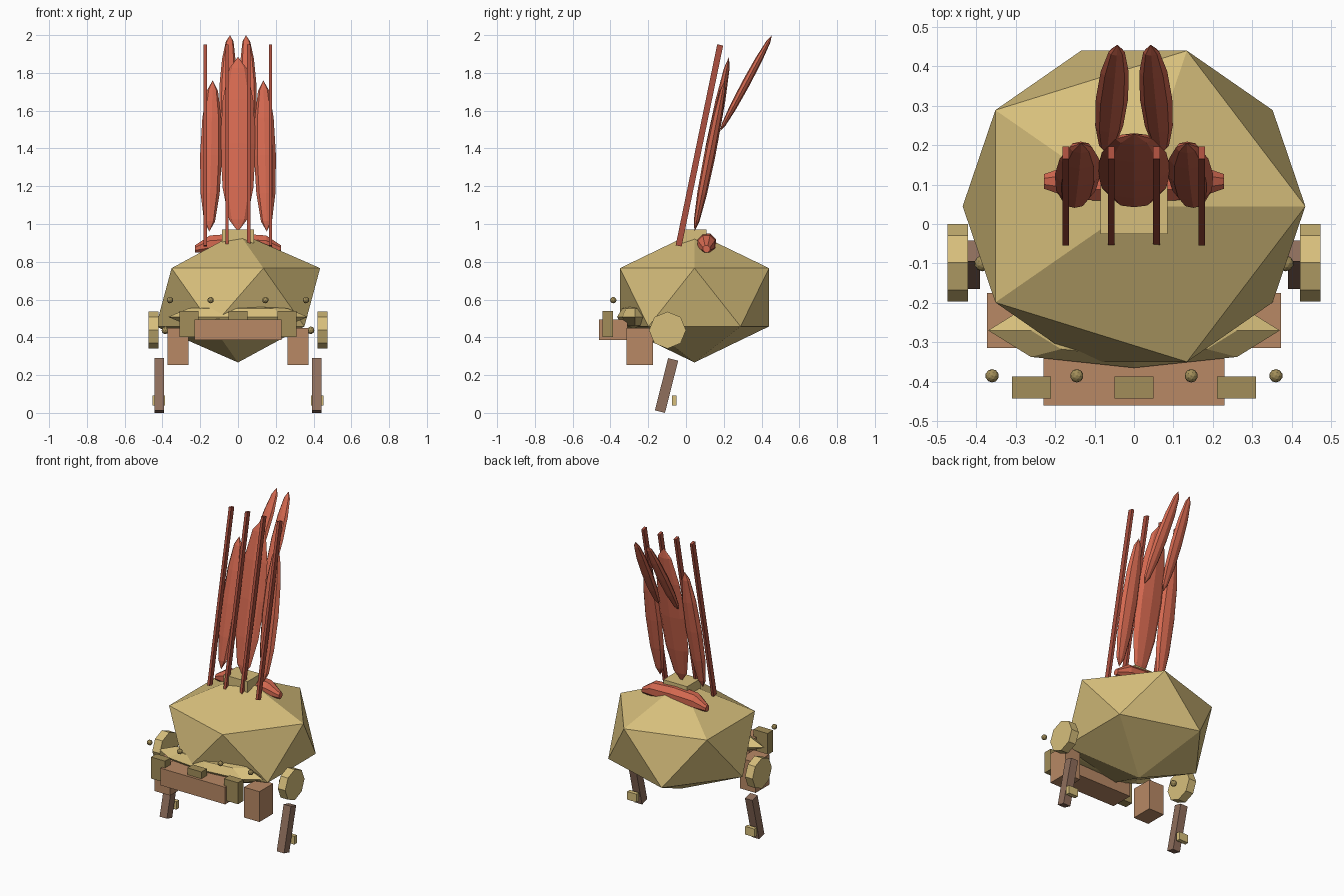
import bpy, bmesh, math
from mathutils import Vector, Matrix

if "Cube" in bpy.data.objects:
    bpy.data.objects.remove(bpy.data.objects["Cube"])


def material(name, rgb):
    m = bpy.data.materials.new(name)
    m.diffuse_color = (*rgb, 1)
    m.use_nodes = True
    m.node_tree.nodes["Principled BSDF"].inputs["Base Color"].default_value = m.diffuse_color
    return m


GOLD = material("gold", (0.68, 0.52, 0.20))
BRASS = material("dark_brass", (0.36, 0.27, 0.10))
RED = material("red_plume", (0.66, 0.14, 0.08))
DARK_RED = material("red_quill", (0.42, 0.08, 0.05))
COPPER = material("copper", (0.48, 0.25, 0.13))
STRAP = material("strap_leather", (0.28, 0.16, 0.11))


def add(name, bm, mat, matrix):
    bmesh.ops.transform(bm, matrix=matrix, verts=bm.verts)
    bmesh.ops.recalc_face_normals(bm, faces=bm.faces)
    me = bpy.data.meshes.new(name)
    bm.to_mesh(me)
    bm.free()
    me.materials.append(mat)
    ob = bpy.data.objects.new(name, me)
    bpy.context.collection.objects.link(ob)
    return ob


def place(loc, size=(1, 1, 1), rot=None):
    r = rot.to_matrix().to_4x4() if rot else Matrix()
    return Matrix.Translation(loc) @ r @ Matrix.Diagonal((*size, 1))


def box(name, loc, size, mat, rot=None):
    bm = bmesh.new()
    bmesh.ops.create_cube(bm, size=1)
    return add(name, bm, mat, place(loc, size, rot))


def ico(name, loc, radii, mat, level=1):
    bm = bmesh.new()
    bmesh.ops.create_icosphere(bm, subdivisions=level, radius=1)
    return add(name, bm, mat, place(loc, radii))


def ball(name, loc, radii, mat, rot=None, rings=6):
    bm = bmesh.new()
    bmesh.ops.create_uvsphere(bm, u_segments=8, v_segments=rings, radius=1)
    return add(name, bm, mat, place(loc, radii, rot))


def span(a, b):
    """Centre, length and rotation of a part running from a to b."""
    a, b = Vector(a), Vector(b)
    return (a + b) / 2, (b - a).length, Vector((0, 0, 1)).rotation_difference(b - a)


def feather(name, a, b, width, thick):
    c, length, rot = span(a, b)
    ball(name, c, (width, thick, length / 2), RED, rot)


def bar(name, a, b, width, thick, mat):
    c, length, rot = span(a, b)
    box(name, c, (width, thick, length), mat, rot)


# Helmet dome and crest mount
ico("helmet_dome", (0, 0.045, 0.612), (0.486, 0.464, 0.345), GOLD)
box("crest_mount", (0, 0.042, 0.935), (0.17, 0.135, 0.07), GOLD)

# Curved crest holder: tapered octagonal tube across the dome
bm = bmesh.new()
rings = []
for x, z, r in [(-0.228, 0.868, 0.02), (-0.15, 0.893, 0.05), (0, 0.898, 0.056),
                (0.15, 0.893, 0.05), (0.228, 0.868, 0.02)]:
    angles = [math.tau * (i + 0.5) / 8 for i in range(8)]
    rings.append([bm.verts.new((x, 0.108 + r * math.cos(t), z + r * math.sin(t))) for t in angles])
for p, q in zip(rings, rings[1:]):
    for i in range(8):
        j = (i + 1) % 8
        bm.faces.new((p[i], p[j], q[j], q[i]))
bm.faces.new(rings[0])
bm.faces.new(rings[-1])
add("crest_holder", bm, RED, Matrix())

# Plume feathers
feather("center_feather", (0, 0.045, 0.96), (0, 0.228, 1.885), 0.094, 0.03)
for s, side in ((-1, "left"), (1, "right")):
    feather(f"{side}_feather", (s * 0.152, 0.045, 0.96), (s * 0.134, 0.205, 1.76), 0.058, 0.03)
    feather(f"{side}_rear_feather", (s * 0.07, 0.18, 1.49), (s * 0.042, 0.455, 2.0), 0.041, 0.022)

# Thin quills in front of the plume
for i, x in enumerate((-0.173, -0.058, 0.057, 0.172)):
    bar(f"quill_{i + 1}", (x, -0.039, 0.884), (x, 0.181, 1.948), 0.017, 0.032, DARK_RED)

# Brim, brow band, brow plates and studs
ball("brim", (0, -0.27, 0.508), (0.37, 0.095, 0.064), GOLD, rings=4)
box("brow_band", (0, -0.385, 0.44), (0.46, 0.15, 0.11), COPPER)
for i, x in enumerate((-0.26, 0, 0.26)):
    box(f"brow_plate_{i + 1}", (x, -0.415, 0.47), (0.1, 0.056, 0.138), BRASS)
for i, x in enumerate((-0.36, -0.145, 0.145, 0.36)):
    ico(f"brow_stud_{i + 1}", (x, -0.385, 0.597), (0.017,) * 3, BRASS, 2)

# Cheek guards, ear discs, pivots, chin straps and buckles
for s, side in ((-1, "left"), (1, "right")):
    box(f"{side}_cheek_guard", (s * 0.318, -0.245, 0.352), (0.11, 0.14, 0.195), COPPER)
    bm = bmesh.new()
    bmesh.ops.create_cone(bm, cap_ends=True, segments=8, radius1=0.098, radius2=0.098, depth=0.053)
    add(f"{side}_ear_disc", bm, GOLD,
        Matrix.Translation((s * 0.447, -0.098, 0.438)) @ Matrix.Rotation(math.pi / 2, 4, 'Y'))
    ico(f"{side}_ear_pivot", (s * 0.385, -0.1, 0.437), (0.02,) * 3, BRASS, 2)
    bar(f"{side}_chin_strap", (s * 0.417, -0.138, 0.007), (s * 0.417, -0.068, 0.283), 0.052, 0.055, STRAP)
    box(f"{side}_buckle", (s * 0.42, -0.062, 0.065), (0.067, 0.026, 0.052), GOLD)
